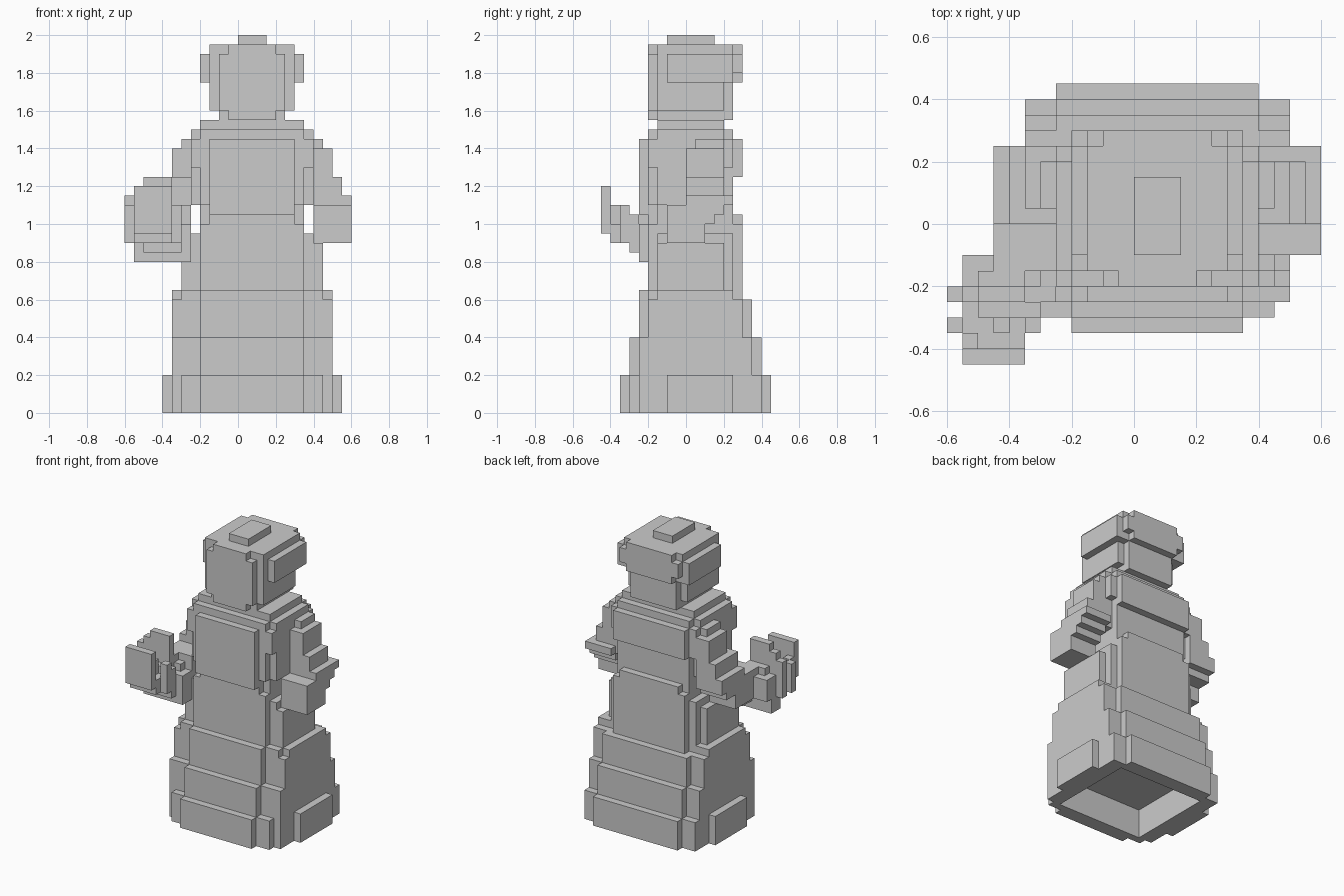
import bpy, bmesh, math
from itertools import product

U = 0.05      # block size
CX = 0.075    # symmetry plane of the body


def cells(x0, x1, y0, y1, z0, z1):
    r = [range(round(a / U), round(b / U)) for a, b in ((x0, x1), (y0, y1), (z0, z1))]
    return set(product(*r))


def sym(half, y0, y1, z0, z1):
    """Box mirrored about the body's centre plane."""
    return (CX - half, CX + half, y0, y1, z0, z1)


def build(name, boxes, cut=()):
    """Union of boxes on the block grid, outer skin only, flat areas merged."""
    solid = set()
    for b in boxes:
        solid |= cells(*b)
    for b in cut:
        solid -= cells(*b)
    bm = bmesh.new()
    verts = {}

    def vert(p):
        if p not in verts:
            verts[p] = bm.verts.new([c * U for c in p])
        return verts[p]

    for c in sorted(solid):
        for axis in range(3):
            for side in (0, 1):
                n = list(c)
                n[axis] += 2 * side - 1
                if tuple(n) in solid:
                    continue
                a, b = (axis + 1) % 3, (axis + 2) % 3
                quad = []
                for da, db in ((0, 0), (1, 0), (1, 1), (0, 1)):
                    p = list(c)
                    p[axis] += side
                    p[a] += da
                    p[b] += db
                    quad.append(vert(tuple(p)))
                bm.faces.new(quad if side else quad[::-1])
    bmesh.ops.dissolve_limit(bm, angle_limit=math.radians(1), verts=bm.verts, edges=bm.edges)
    me = bpy.data.meshes.new(name)
    bm.to_mesh(me)
    bm.free()
    ob = bpy.data.objects.new(name, me)
    bpy.context.collection.objects.link(ob)
    return ob


# stepped skirt, hollow underneath
skirt = [sym(.475, -.10, .25, 0, .2)]
for i, (z0, z1) in enumerate(((0, .2), (.2, .4), (.4, .6))):
    s = i * U
    skirt += [sym(.275, -.35 + s, .40 - s, z0, z1),
              sym(.325, -.30 + s, .45 - s, z0, z1),
              sym(.375, -.30 + s, .40 - s, z0, z1),
              sym(.425, max(-.25, -.25 + s - U), .40 - s, z0, z1)]
skirt += [sym(.425, -.15, .25, .6, .65), sym(.375, -.20, .25, .6, .65),
          sym(.275, -.25, .30, .6, .65)]
build("skirt", skirt, [sym(.325, -.25, .35, 0, .2)])

# hips and waist
build("hips", [
    sym(.275, -.20, .30, .65, 1.0), sym(.325, -.15, .25, .65, .95),
    sym(.375, -.15, .20, .65, .9), sym(.225, -.20, .30, 1.0, 1.05),
    sym(.275, -.15, .25, 1.0, 1.1)])

# chest and shoulders
build("chest", [
    sym(.225, -.25, .25, 1.05, 1.45), sym(.275, -.20, .25, 1.1, 1.5),
    sym(.325, -.15, .20, 1.1, 1.5), sym(.275, -.20, .30, 1.25, 1.45),
    sym(.325, -.20, .25, 1.3, 1.45), sym(.275, -.15, .20, 1.5, 1.55)])

# neck
build("neck", [sym(.175, -.10, .20, 1.55, 1.6)])

# head
build("head", [
    sym(.125, -.20, .20, 1.55, 1.75), sym(.175, -.20, .25, 1.6, 1.75),
    sym(.225, -.15, .20, 1.6, 1.75), sym(.175, -.15, .25, 1.55, 1.6)])

# hair or cap on the upper head
build("cap", [
    sym(.275, -.10, .25, 1.75, 1.9), sym(.225, -.15, .25, 1.75, 1.95),
    sym(.175, -.20, .30, 1.75, 1.9), sym(.225, -.15, .30, 1.8, 1.9),
    sym(.125, -.20, .25, 1.75, 1.95), sym(.175, -.15, .30, 1.9, 1.95),
    sym(.075, -.10, .15, 1.95, 2.0)])

# lowered arm
build("lowered_arm", [
    (.35, .45, .05, .20, 1.40, 1.45), (.35, .50, .00, .20, 1.25, 1.40),
    (.40, .55, .00, .20, 1.15, 1.25), (.40, .60, .00, .25, 1.10, 1.15),
    (.40, .60, -.10, .20, 1.05, 1.10), (.40, .60, -.10, .15, 1.00, 1.05),
    (.40, .60, -.10, .10, .90, 1.00)])

# raised arm: shoulder, elbow, forearm reaching forward
build("raised_arm", [
    (-.30, -.20, .05, .20, 1.40, 1.45), (-.35, -.20, .05, .25, 1.25, 1.40),
    (-.40, -.25, .00, .25, 1.15, 1.25), (-.45, -.25, .00, .25, 1.05, 1.15),
    (-.45, -.25, -.15, .20, 1.00, 1.10), (-.45, -.25, -.15, .10, .90, 1.00),
    (-.40, -.25, -.20, -.05, .85, .95)])

# hand
build("hand", [
    (-.55, -.30, -.20, -.10, .90, 1.05), (-.55, -.25, -.25, -.15, .80, 1.00),
    (-.50, -.35, -.25, -.15, 1.00, 1.10)])

# cup: open front wall, sides, floor and back wall
build("cup", [
    (-.55, -.35, -.45, -.40, .95, 1.20), (-.55, -.35, -.40, -.30, .90, 1.00),
    (-.60, -.55, -.35, -.30, .90, 1.10), (-.35, -.30, -.35, -.30, .90, 1.10),
    (-.45, -.40, -.35, -.30, 1.00, 1.10), (-.55, -.50, -.40, -.35, 1.00, 1.10),
    (-.50, -.30, -.30, -.25, .85, 1.05), (-.55, -.50, -.30, -.25, .90, 1.00),
    (-.60, -.55, -.25, -.20, .90, 1.15), (-.55, -.35, -.25, -.20, 1.00, 1.20),
    (-.50, -.35, -.25, -.20, 1.20, 1.25)])
